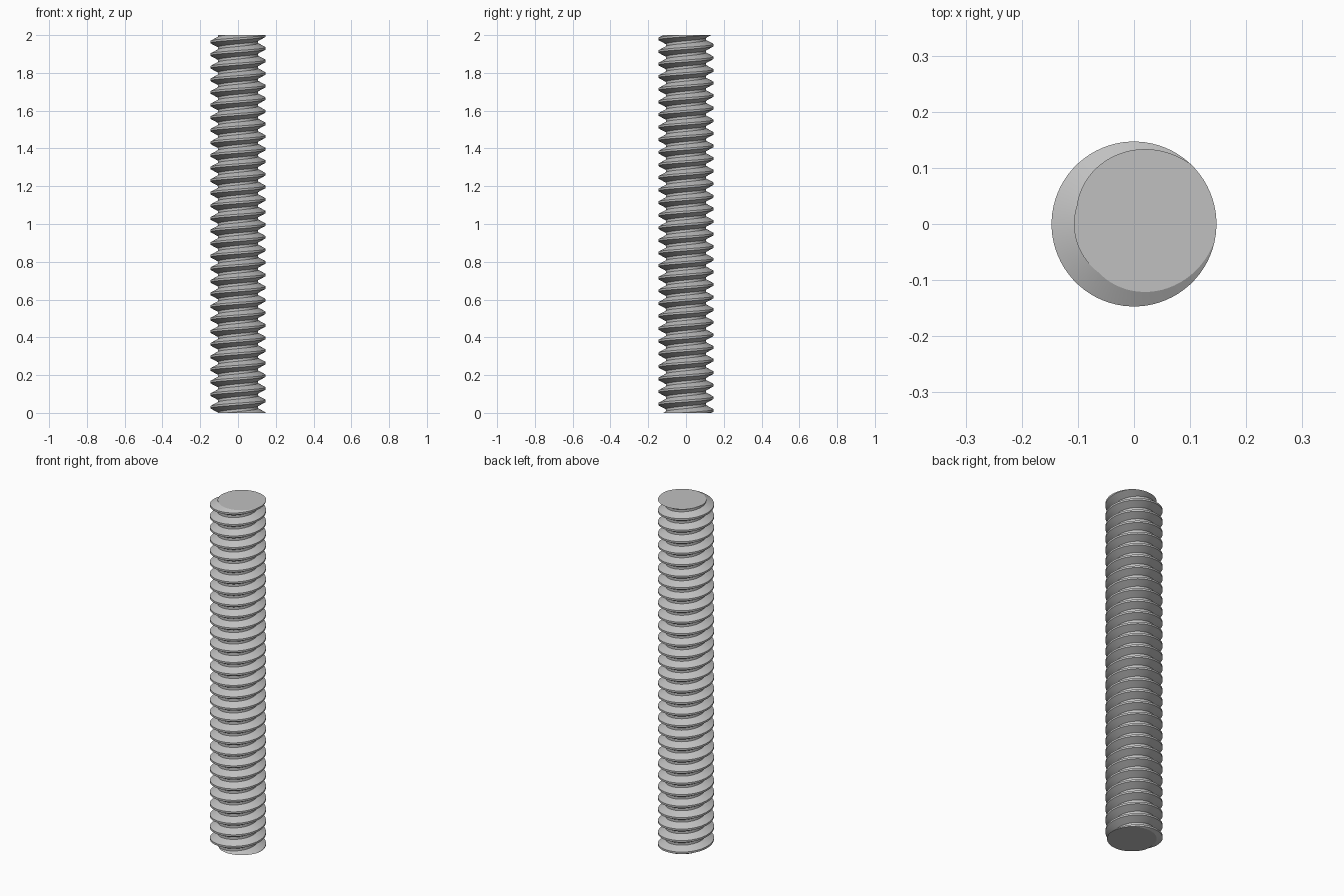
import bpy, bmesh
from math import cos, sin, radians, tau

cube = bpy.data.objects.get("Cube")
if cube:
    bpy.data.objects.remove(cube, do_unlink=True)

LENGTH = 2.0
TURNS = 30
PITCH = LENGTH / TURNS
OUTER, ROOT = 0.147, 0.107
SEGMENTS = 72
CREST_ANGLE = radians(18)   # where the crest meets the lower end
# one thread tooth: (fraction of pitch, radius)
TOOTH = [(-0.08, OUTER), (0.08, OUTER), (0.40, ROOT), (0.60, ROOT)]

steel = bpy.data.materials.new("steel grey")
steel.use_nodes = True
steel.diffuse_color = (0.53, 0.53, 0.53, 1)
steel.node_tree.nodes["Principled BSDF"].inputs["Base Color"].default_value = (0.53, 0.53, 0.53, 1)

# helical surface, running past both ends
bm = bmesh.new()
m = len(TOOTH)
columns = []
for j in range(SEGMENTS):
    a = CREST_ANGLE + tau * j / SEGMENTS
    col = []
    for turn in range(-3, TURNS + 3):
        for f, r in TOOTH:
            z = PITCH * (turn + f + j / SEGMENTS)
            col.append(bm.verts.new((r * cos(a), r * sin(a), z)))
    columns.append(col)
for j in range(SEGMENTS):
    left = columns[j]
    wrap = j == SEGMENTS - 1
    right = columns[0][m:] if wrap else columns[j + 1]
    for k in range(len(right) - 1):
        bm.faces.new((left[k], right[k], right[k + 1], left[k + 1]))

# cut both ends flat and cap them
for z, n in ((0, -1), (LENGTH, 1)):
    geom = bm.verts[:] + bm.edges[:] + bm.faces[:]
    bmesh.ops.bisect_plane(bm, geom=geom, dist=1e-6, plane_co=(0, 0, z),
                           plane_no=(0, 0, n), clear_outer=True)
    rim = [e for e in bm.edges if e.is_boundary
           and all(abs(v.co.z - z) < 1e-4 for v in e.verts)]
    bmesh.ops.edgeloop_fill(bm, edges=rim)
bmesh.ops.recalc_face_normals(bm, faces=bm.faces[:])

mesh = bpy.data.meshes.new("threaded_rod")
bm.to_mesh(mesh)
bm.free()
rod = bpy.data.objects.new("threaded_rod", mesh)
bpy.context.collection.objects.link(rod)
mesh.materials.append(steel)
bpy.context.view_layer.objects.active = rod
rod.select_set(True)
bpy.ops.object.shade_smooth_by_angle(angle=radians(25))
